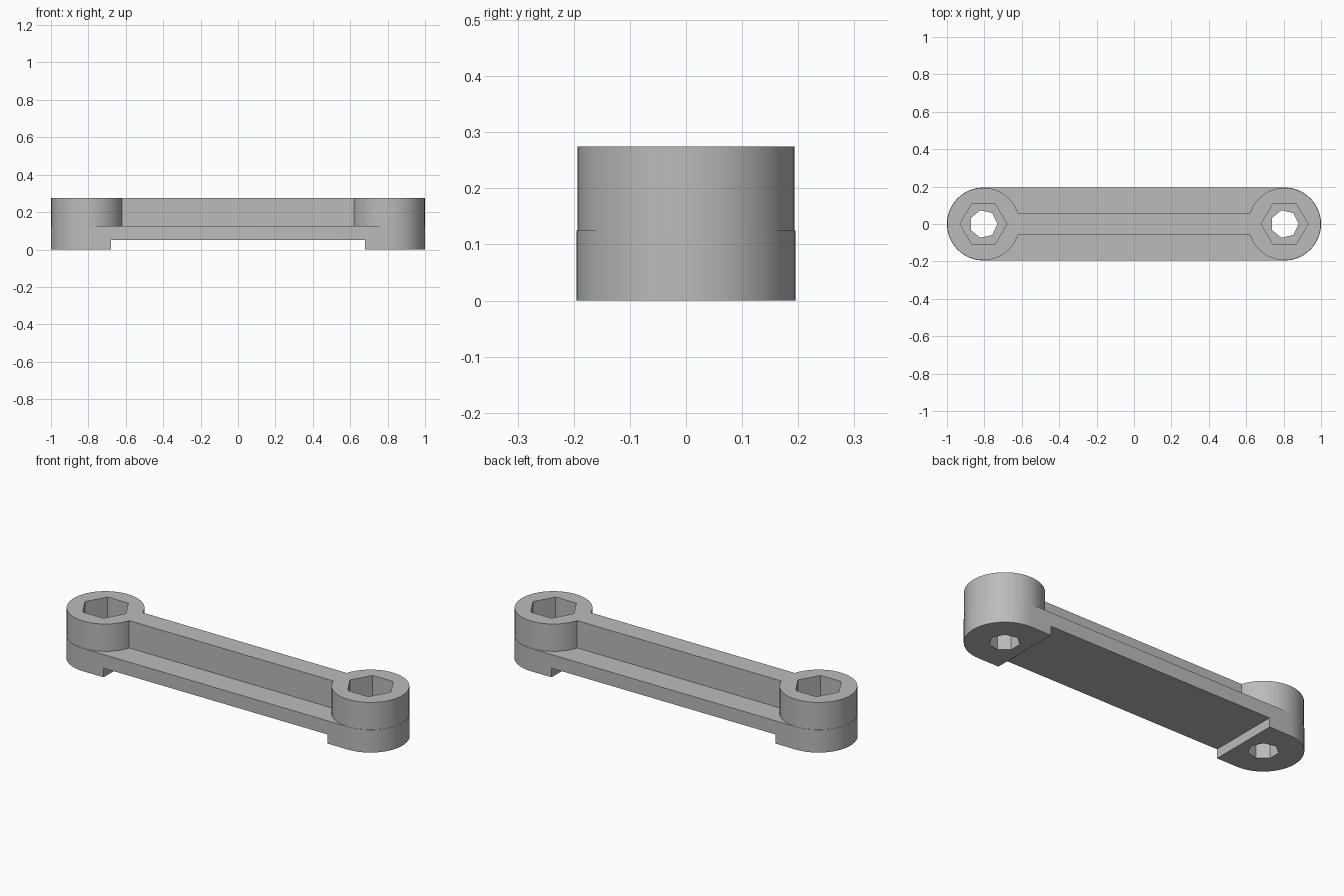
import bpy, bmesh, math

if "Cube" in bpy.data.objects:
    bpy.data.objects.remove(bpy.data.objects["Cube"])

END_X = 0.805      # boss centre distance from the middle
R_BASE = 0.195
R_BOSS = 0.1935
TOP = 0.275
SHELF = 0.125

grey = bpy.data.materials.new("plain_grey")
grey.diffuse_color = (0.5, 0.5, 0.5, 1)
grey.use_nodes = True
grey.node_tree.nodes["Principled BSDF"].inputs["Base Color"].default_value = grey.diffuse_color


def prism(name, points, z0, z1):
    """Extrude a flat outline (counter-clockwise) from z0 to z1."""
    bm = bmesh.new()
    low = [bm.verts.new((x, y, z0)) for x, y in points]
    high = [bm.verts.new((x, y, z1)) for x, y in points]
    bm.faces.new(low[::-1])
    bm.faces.new(high)
    n = len(points)
    for i in range(n):
        j = (i + 1) % n
        bm.faces.new((low[i], low[j], high[j], high[i]))
    mesh = bpy.data.meshes.new(name)
    bm.to_mesh(mesh)
    bm.free()
    mesh.materials.append(grey)
    obj = bpy.data.objects.new(name, mesh)
    bpy.context.collection.objects.link(obj)
    return obj


def ngon(cx, r, n):
    return [(cx + r * math.cos(2 * math.pi * i / n),
             r * math.sin(2 * math.pi * i / n)) for i in range(n)]


def rect(hx, hy):
    return [(-hx, -hy), (hx, -hy), (hx, hy), (-hx, hy)]


# Base: rounded-end bar
outline = []
for side, start in ((1, -math.pi / 2), (-1, math.pi / 2)):
    for i in range(33):
        a = start + math.pi * i / 32
        outline.append((side * END_X + R_BASE * math.cos(a), R_BASE * math.sin(a)))
body = prism("link_arm", outline, 0, SHELF)

# Upper rib, end bosses, then the cuts
steps = [(prism("centre_rib", rect(END_X, 0.058), 0.1, TOP), 'UNION')]
for s in (-1, 1):
    steps.append((prism("end_boss", ngon(s * END_X, R_BOSS, 64), 0.1, TOP), 'UNION'))
steps.append((prism("underside_relief", rect(0.68, 0.4), -0.1, 0.05), 'DIFFERENCE'))
for s in (-1, 1):
    steps.append((prism("nut_pocket", ngon(s * END_X, 0.125, 6), SHELF, 0.4), 'DIFFERENCE'))
    steps.append((prism("bolt_hole", ngon(s * END_X, 0.075, 7), -0.1, 0.2), 'DIFFERENCE'))

for tool, op in steps:
    tool.hide_render = True
    mod = body.modifiers.new(tool.name, 'BOOLEAN')
    mod.object = tool
    mod.operation = op
    mod.solver = 'EXACT'

# Bake the result and remove the helpers
bpy.context.view_layer.update()
result = bpy.data.meshes.new_from_object(
    body.evaluated_get(bpy.context.evaluated_depsgraph_get()))
body.modifiers.clear()
body.data = result
for tool, op in steps:
    bpy.data.objects.remove(tool)

# Smooth round walls, crisp edges
bpy.context.view_layer.objects.active = body
body.select_set(True)
bpy.ops.object.shade_smooth_by_angle(angle=math.radians(30))
